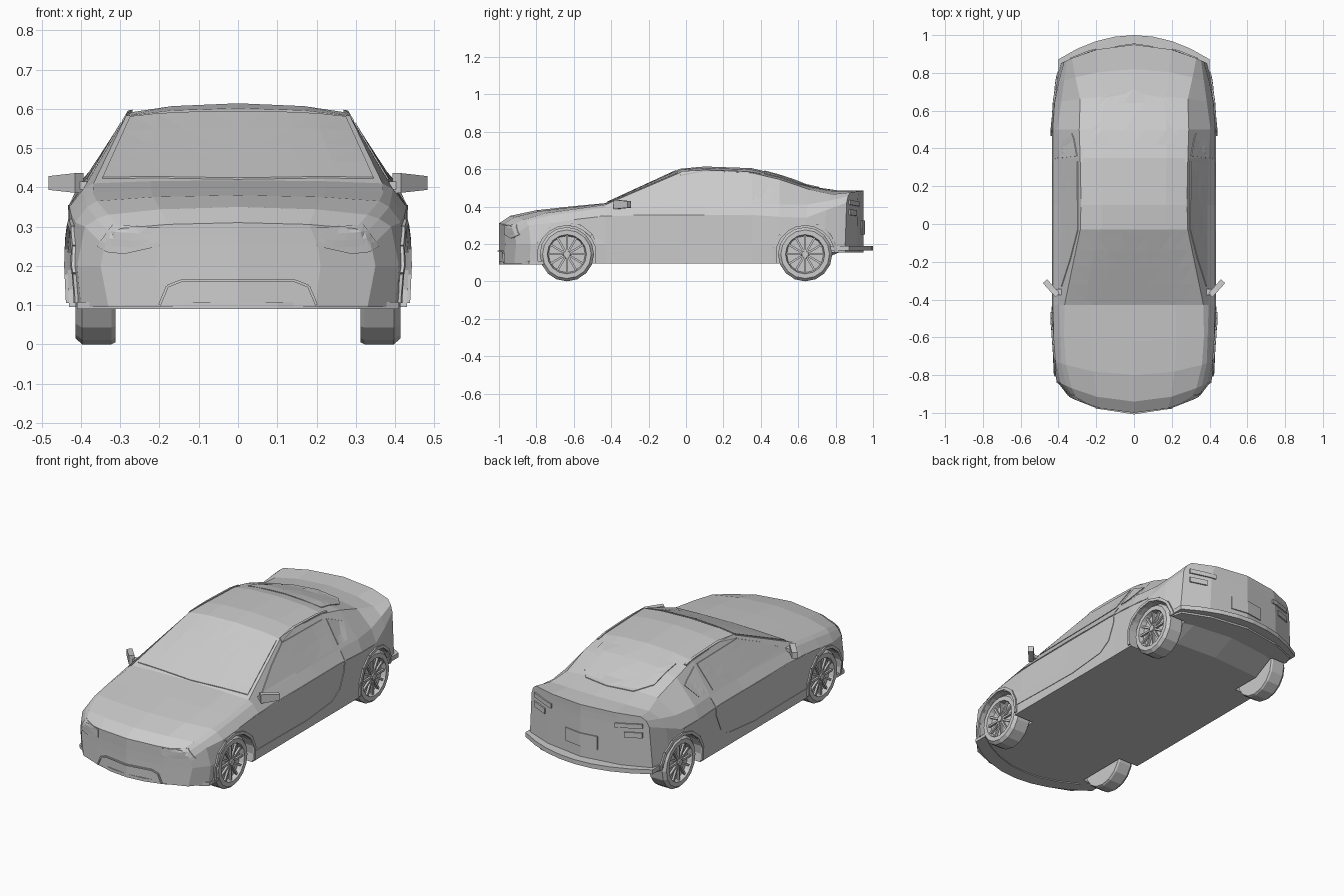
import bpy, bmesh, math
from mathutils import Matrix, Vector
from mathutils.bvhtree import BVHTree

if "Cube" in bpy.data.objects:
    bpy.data.objects.remove(bpy.data.objects["Cube"])

grey = bpy.data.materials.new("plain grey")
grey.use_nodes = True
grey.diffuse_color = (0.6, 0.6, 0.6, 1)
grey.node_tree.nodes["Principled BSDF"].inputs["Base Color"].default_value = (0.6, 0.6, 0.6, 1)


def make_object(name, bm, normals=True):
    if normals:
        bmesh.ops.recalc_face_normals(bm, faces=bm.faces[:])
    mesh = bpy.data.meshes.new(name)
    bm.to_mesh(mesh)
    mesh.materials.append(grey)
    ob = bpy.data.objects.new(name, mesh)
    bpy.context.collection.objects.link(ob)
    return ob


def add_grid(bm, rows):
    """Quads between rows of points."""
    verts = [[bm.verts.new(p) for p in row] for row in rows]
    for a, b in zip(verts, verts[1:]):
        for i in range(len(a) - 1):
            bm.faces.new((a[i], a[i + 1], b[i + 1], b[i]))


def bow(x, y):
    """Round the nose and tail in plan."""
    fade = max(0, (abs(y) - 0.55) / 0.45)
    return y - math.copysign(0.75 * fade * x * x, y)


# Body: half sections lofted from nose to tail
# y, sill x, flank x, belt x and z, shoulder x and z, roof edge x and z, top z
STATIONS = [
    (-1.0, .33, .35, .34, .25, .32, .28, .30, .295, .31),
    (-.94, .40, .41, .39, .30, .36, .32, .33, .33, .35),
    (-.80, .425, .43, .415, .31, .385, .35, .36, .365, .38),
    (-.62, .43, .435, .425, .33, .39, .37, .37, .385, .40),
    (-.43, .43, .435, .43, .35, .395, .395, .368, .41, .418),
    (-.03, .43, .43, .43, .355, .39, .41, .285, .582, .602),
    (.10, .43, .43, .43, .355, .39, .41, .28, .59, .614),
    (.35, .43, .43, .43, .355, .395, .41, .285, .58, .605),
    (.50, .43, .435, .43, .345, .405, .41, .29, .545, .57),
    (.68, .43, .43, .42, .34, .385, .41, .285, .49, .505),
    (.82, .41, .415, .40, .38, .37, .43, .31, .465, .485),
    (.95, .38, .385, .37, .42, .355, .455, .33, .475, .485),
]


def levels(s):
    y, sill, flank, belt, belt_z, sh, sh_z, edge, edge_z, top = s
    base = 0.095 if y < 0.8 else 0.155
    return [(sill, base), (flank, 0.2), (belt, belt_z), (sh, sh_z), (edge, edge_z)]


def section(s):
    y, top, lv = s[0], s[-1], levels(s)
    base, (edge, edge_z) = lv[0][1], lv[-1]
    pts = [(0, base), (0.6 * lv[0][0], base)] + lv
    pts += [(0.6 * edge, edge_z + 0.7 * (top - edge_z)), (0, top)]
    return [(x, y, z) for x, z in pts]


def end_cap(s):
    y, lv, ring = s[0], levels(s), section(s)
    rows = [[(f * x, y, z) for f in (0, 0.6, 1)] for x, z in lv]
    rows[-1] = [ring[-1], ring[-2], ring[-3]]
    return rows


bm = bmesh.new()
add_grid(bm, [section(s) for s in STATIONS])
add_grid(bm, end_cap(STATIONS[0]))
add_grid(bm, end_cap(STATIONS[-1]))
bmesh.ops.remove_doubles(bm, verts=bm.verts[:], dist=0.0005)
bmesh.ops.mirror(bm, geom=bm.verts[:] + bm.edges[:] + bm.faces[:], axis='X', merge_dist=0.0005)
bmesh.ops.remove_doubles(bm, verts=bm.verts[:], dist=0.0005)
for v in bm.verts:
    v.co.y = bow(v.co.x, v.co.y)
bmesh.ops.recalc_face_normals(bm, faces=bm.faces[:])
surface = BVHTree.FromBMesh(bm)
body = make_object("body", bm)

# Wheel arches cut from the body
WHEEL_Y, WHEEL_R = 0.637, 0.145
for end in (-1, 1):
    for side in (-1, 1):
        bm = bmesh.new()
        place = Matrix.Translation((side * 0.455, end * WHEEL_Y, WHEEL_R - 0.005))
        bmesh.ops.create_cone(bm, cap_ends=True, segments=20, radius1=0.158, radius2=0.158,
                              depth=0.3, matrix=place @ Matrix.Rotation(math.pi / 2, 4, 'Y'))
        cutter = make_object("arch_cutter", bm)
        cutter.hide_render = True
        cutter.hide_set(True)
        mod = body.modifiers.new("arch", 'BOOLEAN')
        mod.object, mod.operation, mod.solver = cutter, 'DIFFERENCE', 'EXACT'

# Plates and trims laid on the body: each maps a flat outline to a ray start
VIEWS = {
    "front": (lambda a, b: (a, -2, b), Vector((0, 1, 0))),
    "back": (lambda a, b: (a, 2, b), Vector((0, -1, 0))),
    "left": (lambda a, b: (2, a, b), Vector((-1, 0, 0))),
    "top": (lambda a, b: (a, b, 2), Vector((0, 0, -1))),
}


def drape(name, view, outlines, thick=0.004, mirrored=False):
    start, ray = VIEWS[view]
    bm = bmesh.new()
    for outline in outlines:
        bm.faces.new([bm.verts.new(start(*p)) for p in outline])
    bmesh.ops.triangulate(bm, faces=bm.faces[:])
    bmesh.ops.subdivide_edges(bm, edges=bm.edges[:], cuts=3, use_grid_fill=True)
    missed = []
    for v in bm.verts:
        hit = surface.ray_cast(v.co, ray)[0]
        if hit:
            v.co = hit
        else:
            missed.append(v)
    bmesh.ops.delete(bm, geom=missed, context='VERTS')
    grown = bmesh.ops.extrude_face_region(bm, geom=bm.faces[:], use_keep_orig=True)
    for v in grown["geom"]:
        if isinstance(v, bmesh.types.BMVert):
            v.co -= ray * thick
    if mirrored:
        bmesh.ops.mirror(bm, geom=bm.verts[:] + bm.edges[:] + bm.faces[:], axis='X', merge_dist=0)
    return make_object(name, bm)


def strip(path, width):
    """One narrow quad per path segment."""
    quads = []
    for a, b in zip(path, path[1:]):
        a, b = Vector(a), Vector(b)
        n = Vector((a.y - b.y, b.x - a.x)).normalized() * width / 2
        quads.append([a - n, b - n, b + n, a + n])
    return quads


def both(half):
    """Complete a symmetric outline from its +x half."""
    return half + [(-a, b) for a, b in reversed(half) if a]


drape("windshield", "top", [both([(0, -.425), (.345, -.405), (.275, -.045), (0, -.055)])])
drape("rear_window", "top", [both([(0, .715), (.15, .69), (.22, .6), (.23, .42)])])
drape("side_windows", "left", [
    [(-.33, .42), (-.18, .5), (-.03, .565), (.33, .56), (.31, .425)],
    [(.35, .43), (.36, .555), (.48, .5), (.43, .43)]], mirrored=True)
drape("headlights", "front", [[(.2, .25), (.29, .23), (.335, .235), (.36, .25), (.32, .305), (.2, .297)]],
      mirrored=True)
drape("tail_lights", "back", [[(.2, .40), (.34, .41), (.34, .435), (.2, .425)],
                              [(.25, .35), (.34, .355), (.34, .385), (.25, .38)]], 0.008, True)
drape("number_plate", "back", [both([(.1, .25), (.1, .325)])], 0.006)
drape("grille_frame", "front", strip([(-.2, .1), (-.18, .148), (-.145, .162), (.145, .162),
                                      (.18, .148), (.2, .1)], 0.007), 0.008)
drape("belt_trim", "left", strip([(-.47, .345), (-.3, .352), (.3, .353), (.62, .335)], 0.005), 0.003, True)
drape("door_seam", "left", strip([(.35, .40), (.34, .3), (.3, .21), (.23, .165), (0, .143),
                                  (-.47, .15)], 0.005), 0.003, True)
drape("roof_rail", "top", strip([(.29, -.03), (.275, .1), (.275, .4)], 0.012), 0.006, True)

# Raised lips round the wheel arches
arcs = []
for end in (-1, 1):
    arc = [(end * WHEEL_Y + 0.166 * math.cos(t), WHEEL_R + 0.166 * math.sin(t))
           for t in (math.radians(-14 + 26 * i) for i in range(9))]
    arcs += strip(arc, 0.016)
drape("arch_lips", "left", arcs, 0.008, True)


# Bumper lips: a thin slab following the rounded nose or tail
def bumper_lip(name, tip, depth, half, curve, low, high):
    sign = math.copysign(1, tip)
    bm = bmesh.new()
    rows = []
    for i in range(-4, 5):
        x = half * i / 4
        out = tip - sign * curve * x * x
        back = out - sign * depth
        rows.append([(x, back, low), (x, out, low), (x, out, high), (x, back, high), (x, back, low)])
    add_grid(bm, rows)
    bmesh.ops.remove_doubles(bm, verts=bm.verts[:], dist=0.0001)
    bmesh.ops.holes_fill(bm, edges=bm.edges[:])
    return make_object(name, bm)


bumper_lip("front_lip", -1.0, 0.08, 0.41, 0.95, 0.09, 0.108)
bumper_lip("rear_lip", 1.0, 0.1, 0.4, 0.8, 0.165, 0.19)

# Wheel: turned tyre and rim with a hub and thin spokes, axle along x
bm = bmesh.new()
PROFILE = [(0, -.055), (.14, -.055), (.145, -.045), (.145, .03), (.13, .047),
           (.105, .047), (.098, .02), (0, .02)]
SIDES = 16
add_grid(bm, [[(x, r * math.sin(a), r * math.cos(a)) for r, x in PROFILE]
              for a in (math.tau * i / SIDES for i in range(SIDES + 1))])
bmesh.ops.remove_doubles(bm, verts=bm.verts[:], dist=0.0001)
bmesh.ops.create_cone(bm, cap_ends=True, segments=10, radius1=0.024, radius2=0.018, depth=0.03,
                      matrix=Matrix.Translation((.03, 0, 0)) @ Matrix.Rotation(math.pi / 2, 4, 'Y'))
for i in range(12):
    bmesh.ops.create_cube(bm, size=1, matrix=Matrix.Rotation(math.tau * i / 12, 4, 'X')
                          @ Matrix.Translation((.032, 0, .06)) @ Matrix.Diagonal((.012, .011, .084, 1)))
wheel = make_object("front_left_wheel", bm)
wheel.location = (0.367, -WHEEL_Y, WHEEL_R)
for name, x, y in (("front_right_wheel", -1, -1), ("rear_left_wheel", 1, 1), ("rear_right_wheel", -1, 1)):
    ob = bpy.data.objects.new(name, wheel.data)
    ob.location = (x * 0.367, y * WHEEL_Y, WHEEL_R)
    ob.rotation_euler.z = math.pi if x < 0 else 0
    bpy.context.collection.objects.link(ob)

# Door mirrors: angled tapered housing on a short stalk
for name, side in (("left_mirror", 1), ("right_mirror", -1)):
    bm = bmesh.new()
    turn = Matrix.Translation((.438, -.34, .411)) @ Matrix.Rotation(math.radians(48), 4, 'Z')
    housing = bmesh.ops.create_cube(bm, size=1, matrix=Matrix.Diagonal((.1, .03, .05, 1)))
    for v in housing["verts"]:
        v.co.z *= 0.7 if v.co.x > 0 else 1
        v.co = turn @ v.co
    bmesh.ops.create_cube(bm, size=1, matrix=Matrix.Translation((.398, -.36, .405))
                          @ Matrix.Diagonal((.05, .03, .02, 1)))
    for v in bm.verts:
        v.co.x *= side
    make_object(name, bm)
